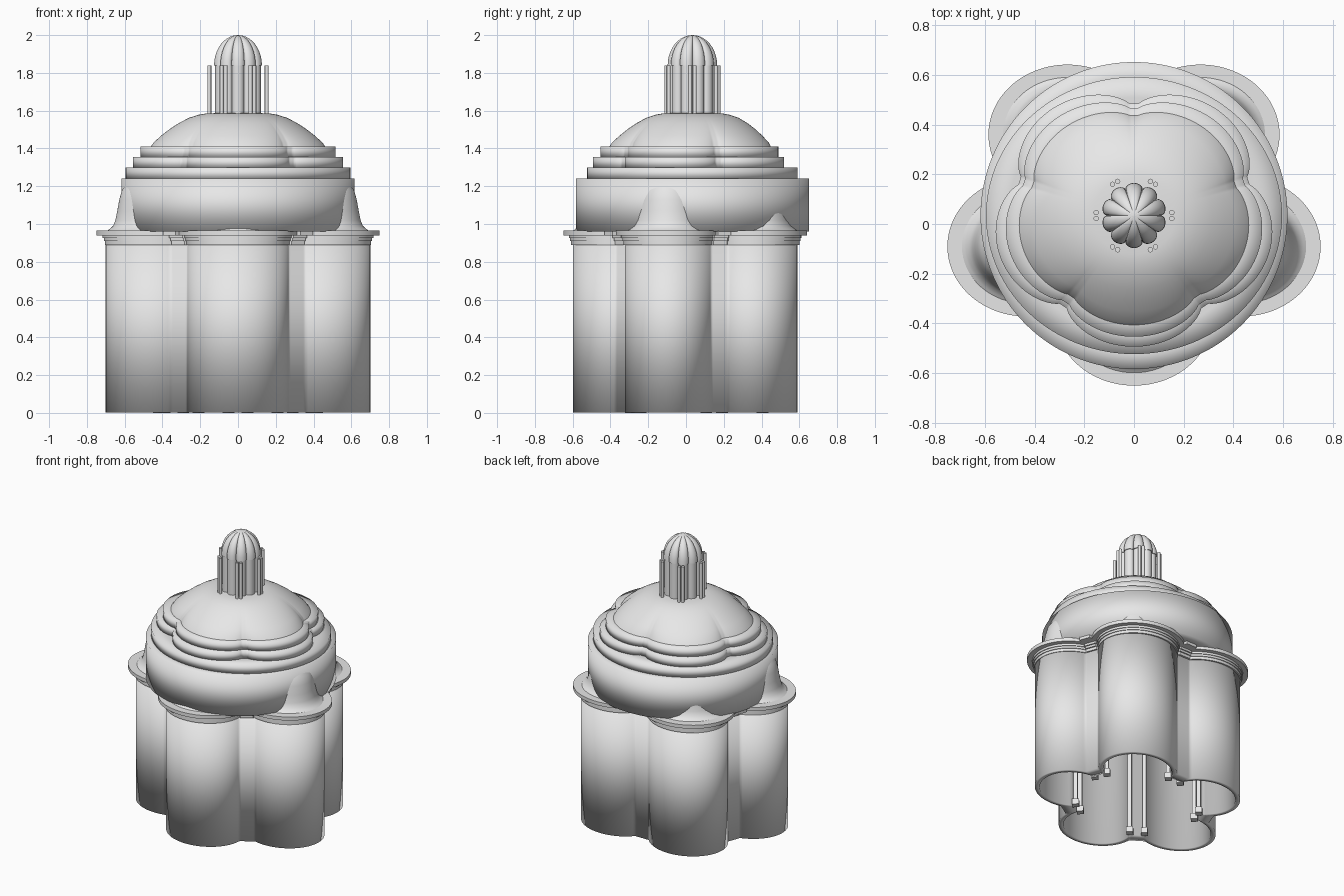
import bpy, bmesh
from math import sin, cos, tan, pi, sqrt, radians

if "Cube" in bpy.data.objects:
    bpy.data.objects.remove(bpy.data.objects["Cube"])

stone = bpy.data.materials.new("grey stone")
stone.use_nodes = True
stone.diffuse_color = (0.8, 0.8, 0.8, 1)
stone.node_tree.nodes["Principled BSDF"].inputs["Base Color"].default_value = (0.8, 0.8, 0.8, 1)

CY = 0.034        # y of the building's axis
SQUASH = 0.885    # the five-lobed plan is flattened in depth
LOBE_D = 0.4545   # axis to lobe centre
STEPS = 480
LOBE_ANGLES = [radians(-90 + 72 * i) for i in range(5)]
NOTCH_ANGLES = [a + radians(36) for a in LOBE_ANGLES]


def finish(name, bm, angle):
    bmesh.ops.recalc_face_normals(bm, faces=bm.faces)
    mesh = bpy.data.meshes.new(name)
    bm.to_mesh(mesh)
    bm.free()
    mesh.materials.append(stone)
    obj = bpy.data.objects.new(name, mesh)
    bpy.context.collection.objects.link(obj)
    bpy.ops.object.select_all(action='DESELECT')
    obj.select_set(True)
    bpy.context.view_layer.objects.active = obj
    bpy.ops.object.shade_smooth_by_angle(angle=radians(angle))


def loft(name, rings, squash=1.0, center=(0, CY), steps=STEPS, angle=35):
    """Skin and cap rings given as (radius function of angle, height)."""
    bm = bmesh.new()
    loops = []
    for radius, z in rings:
        loop = []
        for i in range(steps):
            t = 2 * pi * i / steps
            r = radius(t)
            loop.append(bm.verts.new((center[0] + r * cos(t), center[1] + r * sin(t) * squash, z)))
        loops.append(loop)
    for a, b in zip(loops, loops[1:]):
        for i in range(steps):
            j = (i + 1) % steps
            bm.faces.new((a[i], a[j], b[j], b[i]))
    bm.faces.new(loops[-1])
    bm.faces.new(loops[0][::-1])
    finish(name, bm, angle)


def lobe_offset(t):
    """Signed angle from the nearest lobe axis."""
    return (t + pi / 2 + pi / 5) % (2 * pi / 5) - pi / 5


def round_plan(r):
    return lambda t: r


def lobed_plan(r, pier, half):
    """Union of five circles, with a flat pier in each notch."""
    def radius(t):
        p = lobe_offset(t)
        rho = LOBE_D * cos(p) + sqrt(max(r * r - (LOBE_D * sin(p)) ** 2, 0))
        q = pi / 5 - abs(p)
        if pier * tan(q) < half:
            rho = max(rho, pier / cos(q))
        return rho
    return radius


def scalloped_plan(r, depth):
    """Shallow round lobes meeting in narrow, flat-bottomed notches."""
    def radius(t):
        dip = 1 - sqrt(max(cos(2.5 * lobe_offset(t)), 0))
        return r * (1 - depth * min(dip, 0.7))
    return radius


def fluted_plan(r, depth, count=10):
    return lambda t: r * (1 - depth + depth * sqrt(abs(sin(count * t / 2))))


def step(name, plan, low, high, squash, inset):
    """Softly shaded ring of masonry whose top runs in under the next part."""
    inner = lambda t: plan(t) * inset
    loft(name, [(inner, low), (plan, low), (plan, high), (inner, high)], squash, angle=120)


# Thick lobed walls, hollow and open below, with a pocket behind each pier
inner_wall = lobed_plan(0.235, 0.45, 0.05)
outer_wall = lobed_plan(0.268, 0.53, 0.055)
loft("lobed_walls", [(inner_wall, 0.9), (inner_wall, 0.003),
                     (outer_wall, 0.003), (outer_wall, 0.9)], 0.874, angle=120)

# Cornice with stepped mouldings
mouldings = [(0.272, 0.54, 0.89, 0.91), (0.278, 0.55, 0.91, 0.925),
             (0.284, 0.56, 0.925, 0.94), (0.318, 0.62, 0.94, 0.965)]
rings = []
for r, pier, low, high in mouldings:
    plan = lobed_plan(r, pier, 0.045)
    rings += [(plan, low), (plan, high)]
loft("cornice", rings, SQUASH)

# Bell-shaped half domes over the lobes
bell = [(0.268, 0.96), (0.248, 0.972), (0.229, 0.99), (0.217, 1.02), (0.207, 1.07),
        (0.196, 1.13), (0.182, 1.18), (0.15, 1.22), (0.08, 1.235)]
for i, a in enumerate(LOBE_ANGLES):
    loft(f"lobe_dome_{i + 1}", [(round_plan(r), z) for r, z in bell], SQUASH,
         (LOBE_D * cos(a), CY + LOBE_D * sin(a) * SQUASH), 64)

# Round drum and the steps above it
step("drum", round_plan(0.617), 0.96, 1.24, 1, 0.9)
step("lower_step", round_plan(0.595), 1.235, 1.3, 0.936, 0.85)
step("middle_step", scalloped_plan(0.567, 0.21), 1.295, 1.355, 0.93, 0.9)
step("upper_step", scalloped_plan(0.524, 0.16), 1.35, 1.41, 0.93, 0.87)

# Main dome, whose lobes fade out toward the top
dome = [(0.475, 1.4), (0.452, 1.432), (0.41, 1.468), (0.365, 1.502), (0.315, 1.534),
        (0.26, 1.562), (0.21, 1.578), (0.165, 1.586), (0.06, 1.587)]
loft("main_dome", [(scalloped_plan(r, 0.13 * max(0, (1.56 - z) / 0.16)), z) for r, z in dome],
     0.94, angle=60)

# Fluted lantern and ribbed cap
loft("lantern", [(fluted_plan(0.125, 0.2), 1.58), (fluted_plan(0.125, 0.2), 1.84)], steps=240, angle=40)
cap = [(fluted_plan(0.13 * cos(k * pi / 20) + 0.001, 0.17), 1.84 + 0.16 * sin(k * pi / 20))
       for k in range(11)]
loft("lantern_cap", cap, steps=240, angle=40)


def paired_posts(name, angles, radius, spread, squash, rings, steps):
    """Two posts side by side at each angle round the axis."""
    for i, a in enumerate(angles):
        for label, side in (("a", -spread), ("b", spread)):
            x = radius * cos(a) - side * sin(a)
            y = radius * sin(a) + side * cos(a)
            loft(f"{name}_{i + 1}_{label}", [(round_plan(r), z) for r, z in rings],
                 center=(x, CY + y * squash), steps=steps)


# Slim pairs around the lantern, and square footed pairs inside each pier
paired_posts("colonnette", [i * pi / 3 for i in range(6)], 0.152, 0.012, 1,
             [(0.0105, 1.57), (0.0105, 1.84)], 16)
paired_posts("inner_post", NOTCH_ANGLES, 0.425, 0.05, 0.874,
             [(0.031, 0), (0.031, 0.04), (0.018, 0.04), (0.018, 0.9)], 4)
